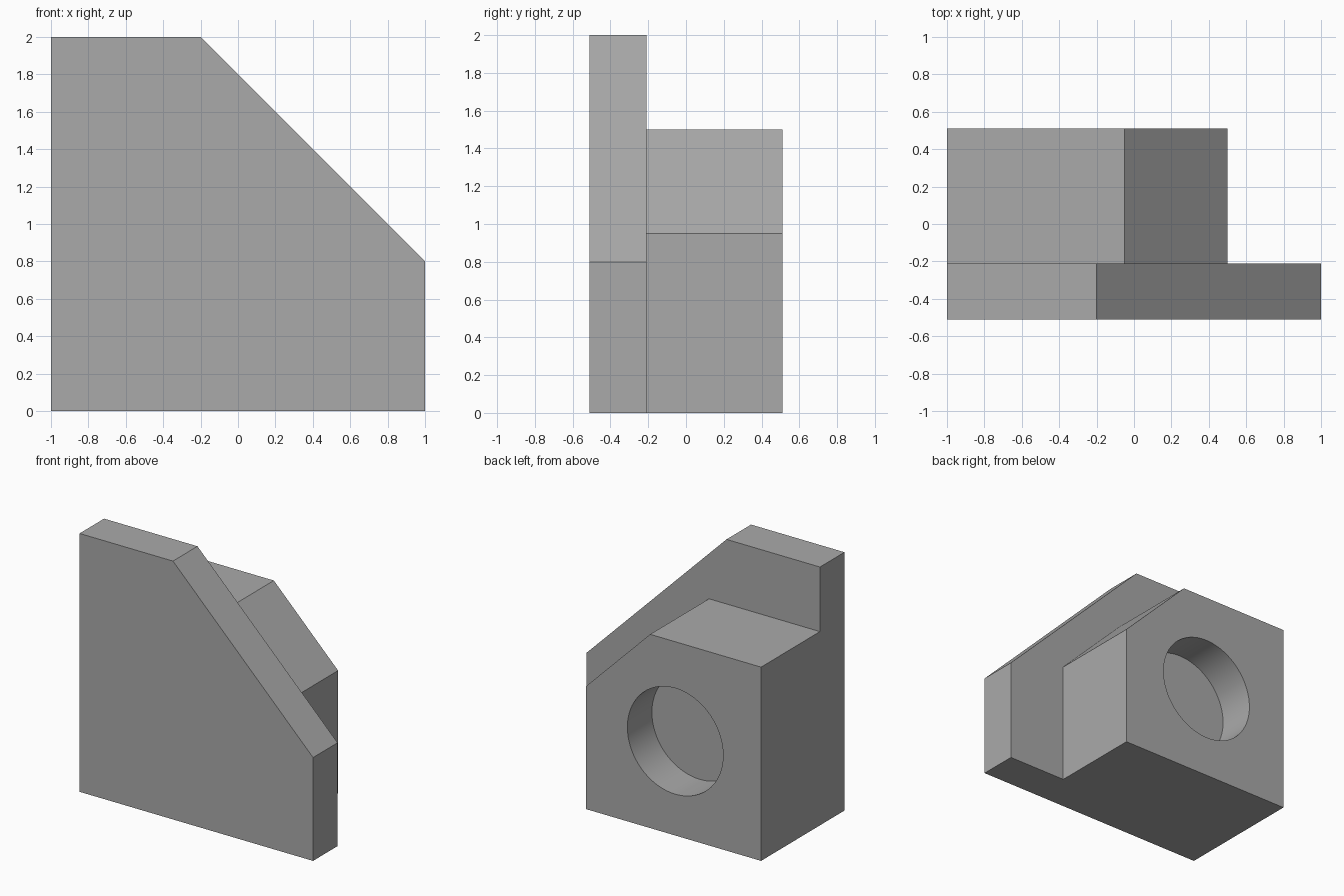
import bpy, bmesh, math

if "Cube" in bpy.data.objects:
    bpy.data.objects.remove(bpy.data.objects["Cube"], do_unlink=True)

grey = bpy.data.materials.new("plain_grey")
grey.use_nodes = True
color = (0.4, 0.4, 0.4, 1)
grey.diffuse_color = color
grey.node_tree.nodes["Principled BSDF"].inputs["Base Color"].default_value = color


def slab(name, profile, front, back):
    """Extrude an x-z profile from front to back along y."""
    bm = bmesh.new()
    face = bm.faces.new([bm.verts.new((x, front, z)) for x, z in profile])
    out = bmesh.ops.extrude_face_region(bm, geom=[face])
    moved = [v for v in out["geom"] if isinstance(v, bmesh.types.BMVert)]
    bmesh.ops.translate(bm, verts=moved, vec=(0, back - front, 0))
    bmesh.ops.recalc_face_normals(bm, faces=bm.faces)
    mesh = bpy.data.meshes.new(name)
    bm.to_mesh(mesh)
    bm.free()
    mesh.materials.append(grey)
    obj = bpy.data.objects.new(name, mesh)
    bpy.context.collection.objects.link(obj)
    return obj


def boolean(target, tool, operation):
    """Apply a boolean and discard the tool."""
    mod = target.modifiers.new(operation.lower(), "BOOLEAN")
    mod.operation, mod.object, mod.solver = operation, tool, "EXACT"
    bpy.ops.object.select_all(action="DESELECT")
    target.select_set(True)
    bpy.context.view_layer.objects.active = target
    bpy.ops.object.modifier_apply(modifier=mod.name)
    bpy.data.objects.remove(tool, do_unlink=True)


# Front plate and rear block, each with one sloped upper corner
bracket = slab("bracket", [(-1, 0), (1, 0), (1, 0.8), (-0.2, 2), (-1, 2)], -0.51, -0.21)
block = slab("rear_block", [(-1, 0), (0.5, 0), (0.5, 0.95), (-0.05, 1.5), (-1, 1.5)], -0.21, 0.51)
boolean(bracket, block, "UNION")

# Blind round hole in the back face
bpy.ops.mesh.primitive_cylinder_add(vertices=96, radius=0.41, depth=0.6,
                                    location=(-0.265, 0.51, 0.73),
                                    rotation=(math.pi / 2, 0, 0))
hole = bpy.context.object
hole.data.materials.append(grey)
hole.hide_render = True
boolean(bracket, hole, "DIFFERENCE")

# Smooth hole wall, sharp edges elsewhere
bracket.select_set(True)
bpy.ops.object.shade_smooth_by_angle(angle=math.radians(30))
